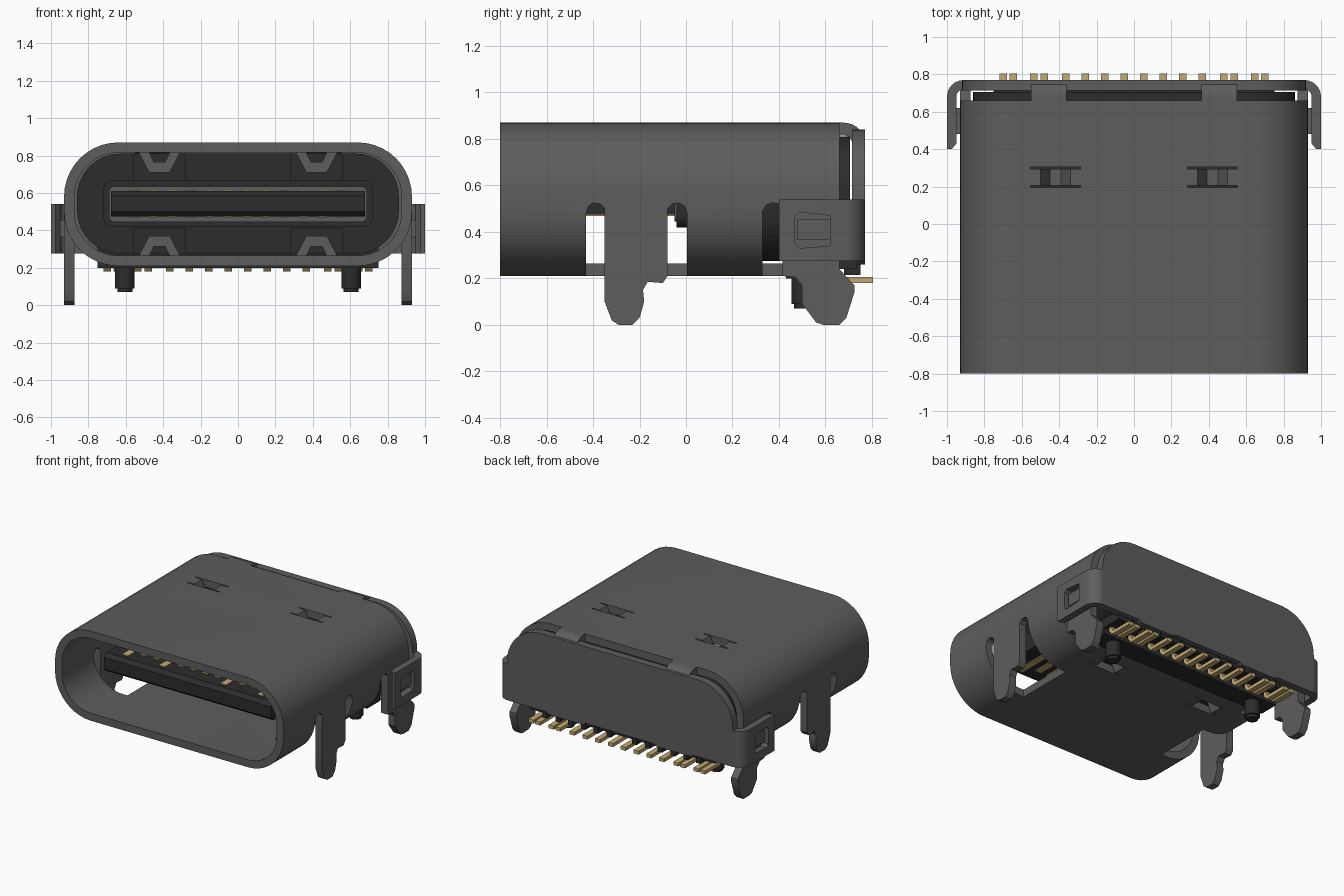
import bpy, bmesh, math

cube = bpy.data.objects.get("Cube")
if cube:
    bpy.data.objects.remove(cube, do_unlink=True)


def material(name, colour):
    mat = bpy.data.materials.new(name)
    mat.use_nodes = True
    mat.diffuse_color = (*colour, 1)
    mat.node_tree.nodes["Principled BSDF"].inputs["Base Color"].default_value = (*colour, 1)
    return mat


STEEL = material("steel grey", (.11, .11, .11))
PLASTIC = material("black plastic", (.025, .025, .025))
GOLD = material("contact gold", (.55, .4, .17))


def prism(name, points, axis, start, end, mat):
    """Extrude a flat outline along an axis; outlines are (y,z), (x,z) or (x,y)."""
    place = {"x": lambda p, t: (t, *p),
             "y": lambda p, t: (p[0], t, p[1]),
             "z": lambda p, t: (*p, t)}[axis]
    bm = bmesh.new()
    low = [bm.verts.new(place(p, start)) for p in points]
    high = [bm.verts.new(place(p, end)) for p in points]
    bm.faces.new(low)
    bm.faces.new(high)
    for i in range(len(points)):
        j = (i + 1) % len(points)
        bm.faces.new((low[i], low[j], high[j], high[i]))
    bmesh.ops.recalc_face_normals(bm, faces=bm.faces)
    mesh = bpy.data.meshes.new(name)
    bm.to_mesh(mesh)
    bm.free()
    mesh.materials.append(mat)
    obj = bpy.data.objects.new(name, mesh)
    bpy.context.collection.objects.link(obj)
    smooth(obj)
    return obj


def smooth(obj):
    obj.data.shade_smooth()
    obj.data.set_sharp_from_angle(angle=math.radians(30))


def box(name, x, y, z, mat):
    return prism(name, [(x[0], y[0]), (x[1], y[0]), (x[1], y[1]), (x[0], y[1])], "z", *z, mat)


def cut(obj, cutters):
    """Subtract the cutters, keep the result and discard the cutters."""
    for cutter in cutters:
        mod = obj.modifiers.new("cut", "BOOLEAN")
        mod.operation, mod.solver, mod.object = "DIFFERENCE", "EXACT", cutter
        graph = bpy.context.evaluated_depsgraph_get()
        graph.update()
        mesh = bpy.data.meshes.new_from_object(obj.evaluated_get(graph))
        obj.modifiers.clear()
        obj.data = mesh
        bpy.data.objects.remove(cutter, do_unlink=True)
    smooth(obj)


def arc(cx, cy, r, a, b, steps=10):
    angles = [math.radians(a + (b - a) * i / steps) for i in range(steps + 1)]
    return [(cx + r * math.cos(t), cy + r * math.sin(t)) for t in angles]


def rounded(w, low, high, r):
    """Rounded rectangle of half-width w between two heights."""
    return (arc(w - r, high - r, r, 0, 90) + arc(r - w, high - r, r, 90, 180)
            + arc(r - w, low + r, r, 180, 270) + arc(w - r, low + r, r, 270, 360))


def flip(points, side):
    return [(side * a, b) for a, b in points]


WALL, BASE, TOP, HALF = .055, .21, .87, .93
SIDES = {"left": 1, "right": -1}

# Rolled steel shell with its side and underside openings
shell = prism("shell", rounded(HALF, BASE, TOP, .29), "y", -.8, .66, STEEL)
cutters = [prism("bore", rounded(HALF - WALL, BASE + WALL, TOP - WALL, .235), "y", -1, 1, STEEL)]
front_gap = [(-.43, .1), (-.43, .48), (-.42, .51), (-.4, .525), (-.37, .52), (-.35, .5),
             (-.08, .5), (-.06, .52), (-.03, .525), (-.005, .51), (.005, .48), (.005, .1)]
rear_gap = [(.33, .1), (.33, .49), (.345, .515), (.37, .525), (.4, .52), (.415, .5),
            (.7, .5), (.7, .1)]
for s in SIDES.values():
    cutters.append(prism("gap", front_gap, "x", s * .6, s * 1.1, STEEL))
    cutters.append(prism("gap", rear_gap, "x", s * .64, s * 1.1, STEEL))
    cutters.append(box("slot", (s * .42 - .133, s * .42 + .133), (.195, .305), (0, 1), STEEL))
cutters.append(box("tail_gap", (-.8, .8), (.42, .8), (0, .4), STEEL))

# Interlocking seam under the shell
seam = [(-.1, -.9)]
for i in range(3):
    y = -.68 + i * .28
    seam += [(-.1, y + .02), (.1, y - .02), (.1, y + .16), (-.1, y + .12)]
seam += [(-.1, .15), (0, .15), (0, .5)]
ribbon = seam + [(x + .007, y + .007) for x, y in reversed(seam)]
cutters.append(prism("seam", ribbon, "z", 0, .4, STEEL))
cut(shell, cutters)

# Pressed springs, soldering legs and side latches
dip = [(-.137, .87), (-.08, .87), (-.03, .765), (.03, .765), (.08, .87), (.137, .87),
       (.137, .815), (.11, .815), (.055, .71), (-.055, .71), (-.11, .815), (-.137, .815)]
front_leg = [(-.35, .505), (-.35, .1), (-.32, .02), (-.29, 0), (-.23, 0), (-.2, .03), (-.18, .1),
             (-.185, .15), (-.165, .185), (-.1, .18), (-.08, .21), (-.08, .505)]
rear_leg = [(.415, .505), (.415, .21), (.47, .205), (.5, .17), (.5, .09), (.56, .01), (.59, 0),
            (.66, 0), (.69, .03), (.725, .14), (.725, .17), (.66, .24), (.66, .505)]
bracket = ([(.85, .77)] + arc(.91, .68, .09, 90, 0, 6) + [(1, .4), (.975, .4), (.95, .43)]
           + arc(.91, .68, .04, 0, 90, 6) + [(.85, .72)])
for name, s in SIDES.items():
    spring = [(s * .42 + x, z) for x, z in dip]
    prism("top_spring_" + name, spring, "y", .205, .295, STEEL)
    prism("bottom_spring_" + name, [(x, BASE + TOP - z) for x, z in spring],
          "y", .205, .295, STEEL)
    prism("front_leg_" + name, front_leg, "x", s * (HALF - WALL), s * HALF, STEEL)
    prism("rear_leg_" + name, rear_leg, "x", s * (HALF - WALL), s * HALF, STEEL)
    hook = prism("side_bracket_" + name, flip(bracket, s), "z", .275, .54, STEEL)
    window = [(.47, .35), (.49, .33), (.62, .34), (.62, .47), (.49, .485), (.47, .465)]
    cut(hook, [prism("window", window, "x", s * .9, s * 1.1, STEEL)])
    latch = [(.48, .365), (.62, .365), (.62, .455), (.48, .455)]
    prism("latch_" + name, latch, "x", s * .92, s * .975, STEEL)

# Rear cover joined to the shell by two bent straps
cover = (arc(.64, .56, .28, 0, 90) + arc(-.64, .56, .28, 90, 180)
         + [(-.92, .275), (-.6, .275), (-.58, .26), (-.3, .26), (-.28, .275),
            (.28, .275), (.3, .26), (.58, .26), (.6, .275), (.92, .275)])
prism("rear_cover", cover, "y", .715, .77, STEEL)
strap = ([(.65, TOP)] + arc(.68, .78, .09, 90, 0, 8) + [(.77, .7), (.715, .7)]
         + arc(.68, .78, .035, 0, 90, 8) + [(.65, TOP - WALL)])
for name, s in SIDES.items():
    prism("rear_strap_" + name, strap, "x", s * .36, s * .55, STEEL)

# Plastic housing with spring pockets, lower block and locating pegs
housing = prism("housing", rounded(.86, .275, .81, .23), "y", .12, .705, PLASTIC)
cut(housing, [box("pocket", (s * .42 - .137, s * .42 + .137), (0, .34), z, PLASTIC)
              for s in SIDES.values() for z in ((.67, 1), (0, .41))])
box("lower_block", (-.75, .75), (.43, .58), (.2, .4), PLASTIC)
box("rear_block", (-.75, .75), (.57, .735), (.24, .4), PLASTIC)
for name, s in SIDES.items():
    for part, r, z in (("peg", .052, (.09, .25)), ("peg_tip", .04, (.07, .1))):
        prism(f"{part}_{name}", arc(s * .605, .505, r, 0, 345, 23), "z", *z, PLASTIC)

# Tongue, its thick root and steel collar
prism("tongue_root", rounded(.72, .42, .67, .05), "y", -.04, .2, PLASTIC)
prism("tongue_collar", rounded(.69, .445, .635, .03), "y", -.05, 0, STEEL)
tongue = [(-.59, .5), (-.56, .475), (.2, .475), (.2, .61), (-.56, .61), (-.59, .585)]
prism("tongue", tongue, "x", -.68, .68, PLASTIC)

# Contacts on both faces of the tongue
for i in range(12):
    x = -.55 + i * .1
    front = -.53 if i in (0, 3, 8, 11) else -.46
    box(f"top_contact_{i}", (x - .025, x + .025), (front, -.05), (.605, .615), GOLD)
    box(f"bottom_contact_{i}", (x - .025, x + .025), (front, -.05), (.468, .48), GOLD)

# Bent soldering tails with plastic comb teeth between them
tail = [(.6, .26), (.6, .215), (.63, .18), (.805, .18), (.805, .205), (.64, .205), (.625, .23),
        (.625, .26)]
for name, s in SIDES.items():
    for i, x in enumerate((.052, .157, .26, .365, .48, .535, .645, .7)):
        prism(f"tail_{name}_{i}", tail, "x", s * x - .02, s * x + .02, GOLD)
    for i in range(6):
        x = s * (.105 + i * .104)
        box(f"comb_tooth_{name}_{i}", (x - .018, x + .018), (.68, .75), (.215, .26), PLASTIC)
